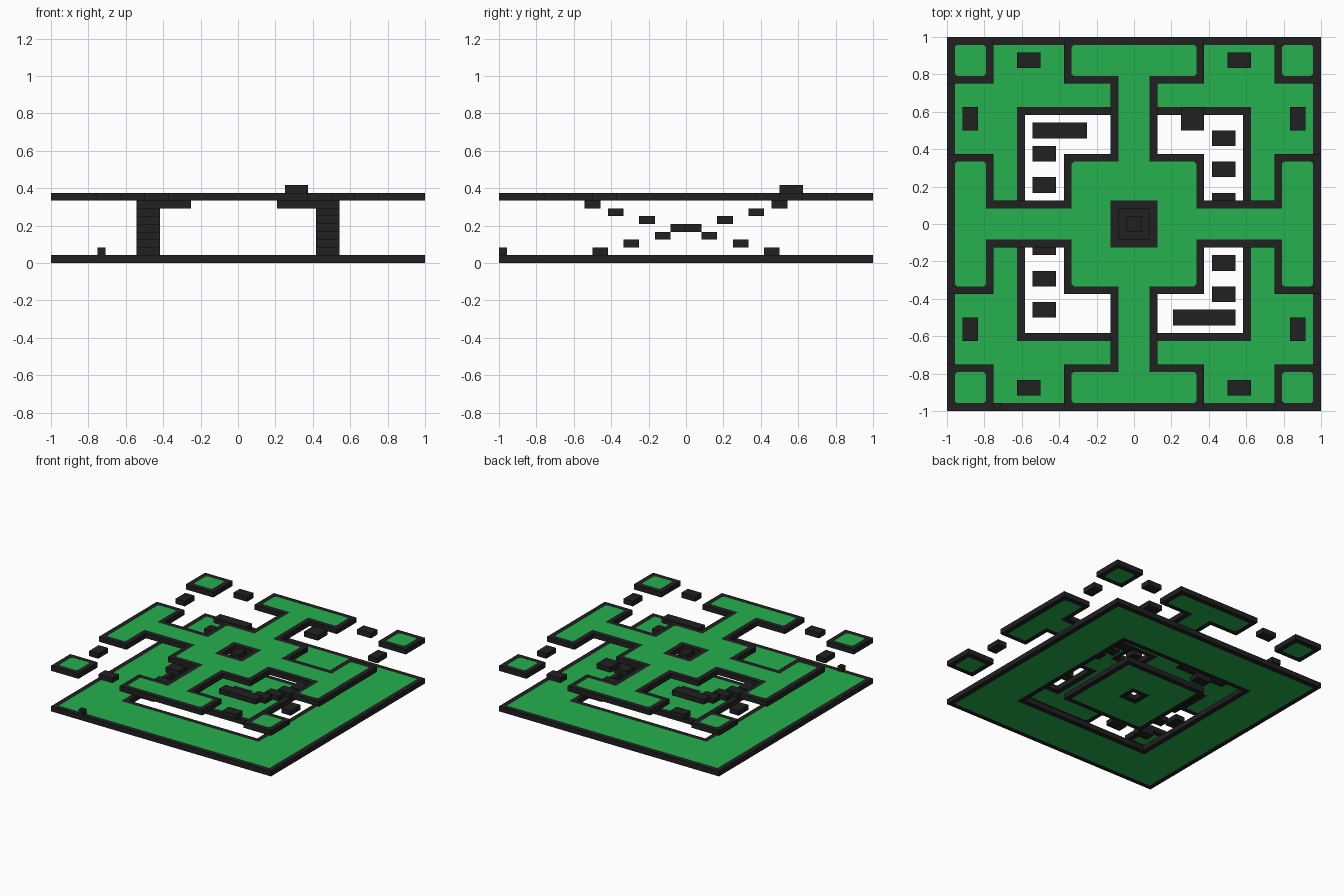
import bpy
import bmesh

U = 1 / 24  # building module: one border width

cube = bpy.data.objects.get("Cube")
if cube:
    bpy.data.objects.remove(cube, do_unlink=True)


def make_material(name, rgb):
    mat = bpy.data.materials.new(name)
    mat.use_nodes = True
    mat.diffuse_color = (*rgb, 1)
    mat.node_tree.nodes["Principled BSDF"].inputs["Base Color"].default_value = (*rgb, 1)
    return mat


BLACK = make_material("black", (0.015, 0.015, 0.015))
GREEN = make_material("green", (0.018, 0.44, 0.075))


def add_object(name, bm, materials):
    mesh = bpy.data.meshes.new(name)
    bm.to_mesh(mesh)
    bm.free()
    for mat in materials:
        mesh.materials.append(mat)
    obj = bpy.data.objects.new(name, mesh)
    bpy.context.collection.objects.link(obj)
    return obj


def block(name, x, y, z):
    """Black box; each argument is a (low, high) pair in modules."""
    bm = bmesh.new()
    bmesh.ops.create_cube(bm, size=1)
    for v in bm.verts:
        for i, (low, high) in enumerate((x, y, z)):
            v.co[i] = (high if v.co[i] > 0 else low) * U
    return add_object(name, bm, [BLACK])


def plate(name, lines, inside, top, chamfer=0):
    """Green slab with a black border, laid out on mirrored grid lines."""
    lines = sorted({s * v for v in lines for s in (-1, 1)})
    bm = bmesh.new()
    for x0, x1 in zip(lines, lines[1:]):
        for y0, y1 in zip(lines, lines[1:]):
            cx, cy = (x0 + x1) / 2, (y0 + y1) / 2
            if not inside(cx, cy):
                continue
            corners = ((x0, y0), (x1, y0), (x1, y1), (x0, y1))
            face = bm.faces.new([bm.verts.new((x * U, y * U, top * U)) for x, y in corners])
            # a cell is green when everything around it is part of the slab
            face.material_index = int(all(inside(cx + i, cy + j)
                                          for i in (-1, 0, 1) for j in (-1, 0, 1)))
    bmesh.ops.remove_doubles(bm, verts=bm.verts, dist=0.001)
    if chamfer:
        # cut the outer corners of the green fields
        tips = [v for v in bm.verts if len(v.link_faces) == 4
                and sum(f.material_index for f in v.link_faces) == 1]
        cut = bmesh.ops.bevel(bm, geom=tips, offset=chamfer, segments=1, affect='VERTICES')
        for face in cut["faces"]:
            if len(face.verts) == 4 and face.calc_area() < 3 * chamfer ** 2:
                face.material_index = 0
    obj = add_object(name, bm, [BLACK, GREEN])
    solid = obj.modifiers.new("thickness", 'SOLIDIFY')
    solid.thickness = U
    solid.offset = -1
    return obj


def reach(x, y):
    return max(abs(x), abs(y))


def cross(x, y):
    far, near = reach(x, y), min(abs(x), abs(y))
    return 2 < far < 24 and (far < 9 or near < 3 or (far > 18 and near < 9))


# Lower floor: outer frame and central island with a hole
plate("lower_frame", (24, 23, 15, 14), lambda x, y: 14 < reach(x, y) < 24, 1)
plate("lower_island", (9, 8, 2, 1), lambda x, y: 1 < reach(x, y) < 9, 1)

# Upper floor: cross with T-shaped ends, and four corner squares
plate("upper_cross", (24, 23, 19, 18, 9, 8, 3, 2), cross, 9, 0.012)
plate("upper_corners", (24, 23, 19, 18),
      lambda x, y: 18 < min(abs(x), abs(y)) and reach(x, y) < 24, 9, 0.012)
block("centre_block", (-1, 1), (-1, 1), (8, 9))


def span(a, b, side):
    return tuple(sorted((a * side, b * side)))


# Stepping blocks between the corners and the T-shaped ends
for sx in (-1, 1):
    for sy in (-1, 1):
        block("stepping_block", span(12, 15, sx), span(20, 22, sy), (8, 9))
        block("stepping_block", span(20, 22, sx), span(12, 15, sy), (8, 9))

# Two opposite flights of floating steps, each ending in a wide landing
for side, landing in ((-1, 6), (1, 5)):
    for i in range(6):
        y = 4 * i - 12
        block("step", span(10, 13, side), span(y, y + 2, -side), (i + 1, i + 2))
    block("landing", span(landing, 13, side), span(11, 13, -side), (7, 8))

# Loose single blocks
block("raised_block", (6, 9), (12, 15), (9, 10))
block("edge_block", (-18, -17), (-24, -23), (1, 2))
